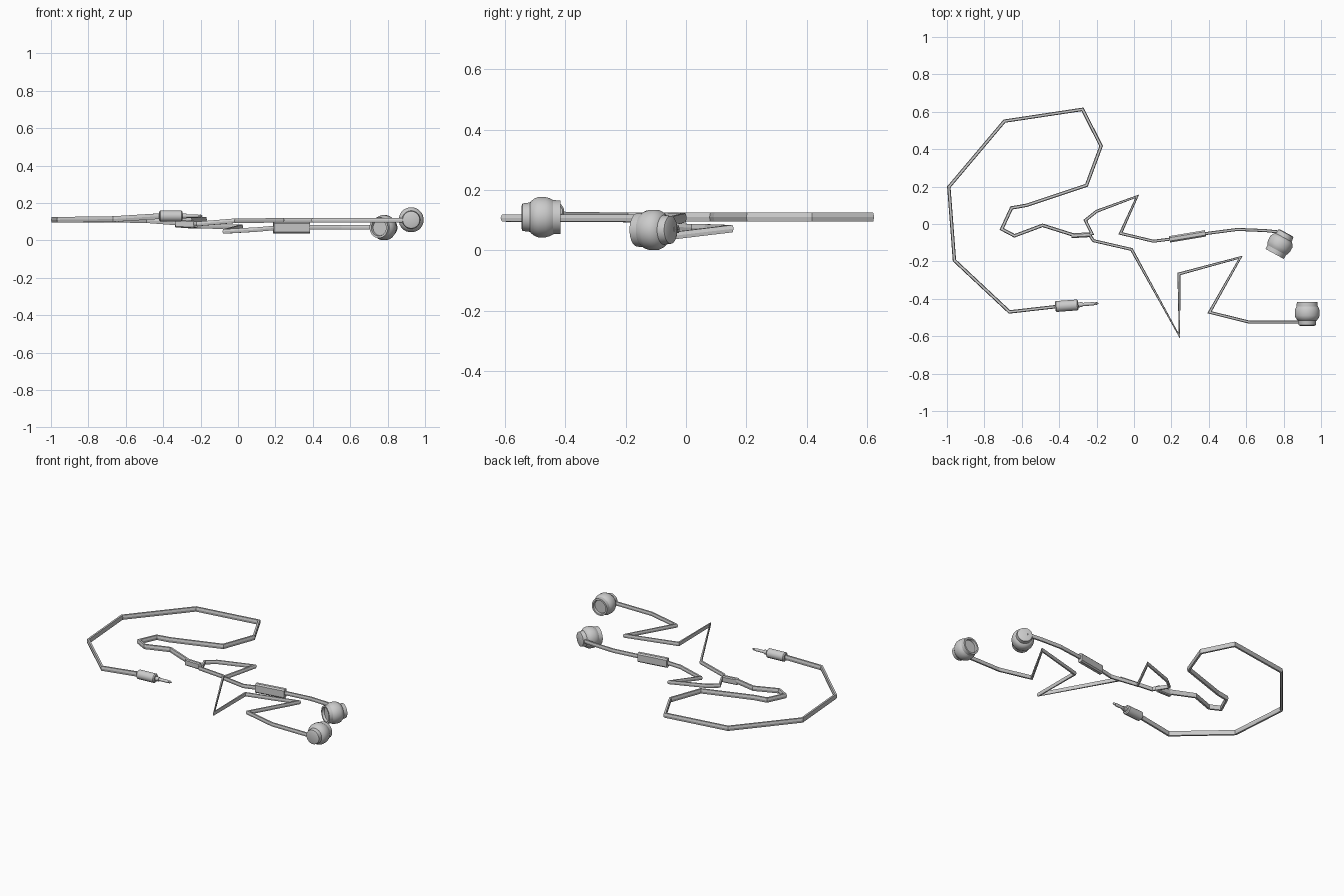
import bpy
import math
from mathutils import Vector

if "Cube" in bpy.data.objects:
    bpy.data.objects.remove(bpy.data.objects["Cube"])


def loft(name, rings, smooth=None):
    """Skin a list of equal-sized vertex rings and cap both ends."""
    n = len(rings[0])
    verts = [v for ring in rings for v in ring]
    faces = [tuple(reversed(range(n))), tuple(range(len(verts) - n, len(verts)))]
    for i in range(len(rings) - 1):
        for j in range(n):
            k = (j + 1) % n
            faces.append((i * n + j, i * n + k, (i + 1) * n + k, (i + 1) * n + j))
    mesh = bpy.data.meshes.new(name)
    mesh.from_pydata(verts, [], faces)
    obj = bpy.data.objects.new(name, mesh)
    bpy.context.collection.objects.link(obj)
    bpy.ops.object.select_all(action='DESELECT')
    obj.select_set(True)
    bpy.context.view_layer.objects.active = obj
    bpy.ops.object.mode_set(mode='EDIT')
    bpy.ops.mesh.select_all(action='SELECT')
    bpy.ops.mesh.normals_make_consistent(inside=False)
    bpy.ops.object.mode_set(mode='OBJECT')
    if smooth:
        bpy.ops.object.shade_smooth_by_angle(angle=math.radians(smooth))
    return obj


def sweep(name, path, section):
    """Sweep a (side, up) section along a path with mitred corners."""
    pts = [Vector(p) for p in path]
    rings = []
    for i, p in enumerate(pts):
        a = (p - pts[i - 1]) if i else (pts[1] - p)
        b = (pts[i + 1] - p) if i < len(pts) - 1 else a
        na = Vector((-a.y, a.x, 0)).normalized()
        nb = Vector((-b.y, b.x, 0)).normalized()
        side = (na + nb).normalized()
        side *= min(1 / max(side.dot(na), 0.1), 1.8)
        rings.append([p + side * s + Vector((0, 0, u)) for s, u in section])
    return loft(name, rings)


def lathe(name, center, axis, profile, sides=24, smooth=28):
    """Turn (distance, radius) pairs around a horizontal axis."""
    c, d = Vector(center), Vector(axis).normalized()
    side, up = Vector((-d.y, d.x, 0)).normalized(), Vector((0, 0, 1))
    rings = []
    for t, r in profile:
        rings.append([c + d * t + r * (side * math.cos(q) + up * math.sin(q))
                      for q in (2 * math.pi * (j + 0.5) / sides for j in range(sides))])
    return loft(name, rings, smooth)


def flat_hex(w, h):
    return [(w, 0), (w * .65, h), (-w * .65, h), (-w, 0), (-w * .65, -h), (w * .65, -h)]


def chamfered(w, h, c):
    return [(w, -h + c), (w, h - c), (w - c, h), (-w + c, h),
            (-w, h - c), (-w, -h + c), (-w + c, -h), (w - c, -h)]


# Main cable from plug to splitter
sweep("main_cable", [
    (-.41, -.441, .13), (-.666, -.47, .114), (-.96, -.195, .11), (-.99, .198, .11),
    (-.693, .55, .11), (-.275, .613, .11), (-.176, .417, .11), (-.254, .207, .11),
    (-.575, .10, .11), (-.655, .086, .11), (-.707, -.027, .11), (-.639, -.063, .11),
    (-.489, -.007, .108), (-.32, -.06, .095)], flat_hex(.009, .015))

# Cable to the earbud with the remote
sweep("remote_cable", [
    (-.245, -.055, .085), (-.225, -.052, .08), (-.26, .02, .075), (-.2, .068, .075),
    (.017, .148, .072), (-.072, -.05, .048), (.104, -.092, .058), (.2, -.08, .067),
    (.375, -.052, .07), (.553, -.029, .07), (.70, -.035, .07), (.80, -.045, .07)],
    flat_hex(.008, .012))

# Cable to the plain earbud
sweep("plain_cable", [
    (-.25, -.062, .09), (-.235, -.062, .09), (-.217, -.089, .088), (-.013, -.136, .105),
    (.243, -.6, .107), (.24, -.267, .107), (.57, -.178, .107), (.404, -.472, .107),
    (.618, -.525, .107), (.93, -.525, .107)], flat_hex(.008, .012))

# Splitter and inline remote
sweep("splitter", [(-.335, -.063, .09), (-.235, -.057, .085)], chamfered(.013, .021, .006))
sweep("remote", [(.19, -.082, .067), (.382, -.05, .067)], chamfered(.017, .03, .008))

# Plug body and pin
plug_dir = (1, .075, 0)
lathe("plug_body", (-.36, -.437, .13), plug_dir,
      [(-.062, .024), (-.056, .03), (.056, .03), (.062, .024)], 12, 35)
lathe("plug_pin", (-.36, -.437, .13), plug_dir,
      [(.055, .014), (.085, .014), (.085, .0095), (.145, .0095), (.152, .006),
       (.158, .009), (.171, .002)], 10, 40)

# Earbuds: narrow capped back, bulged body, recessed open end
bud_profile = [(-.065, .036), (-.061, .046), (-.036, .049), (-.034, .053), (-.022, .062),
               (-.01, .067), (.016, .067), (.03, .063), (.04, .057), (.064, .056),
               (.064, .045), (.05, .042)]
lathe("plain_earbud", (.926, -.48, .11), (0, 1, 0), bud_profile)
lathe("remote_earbud", (.783, -.104, .068), (-.48, -.88, 0), bud_profile)
